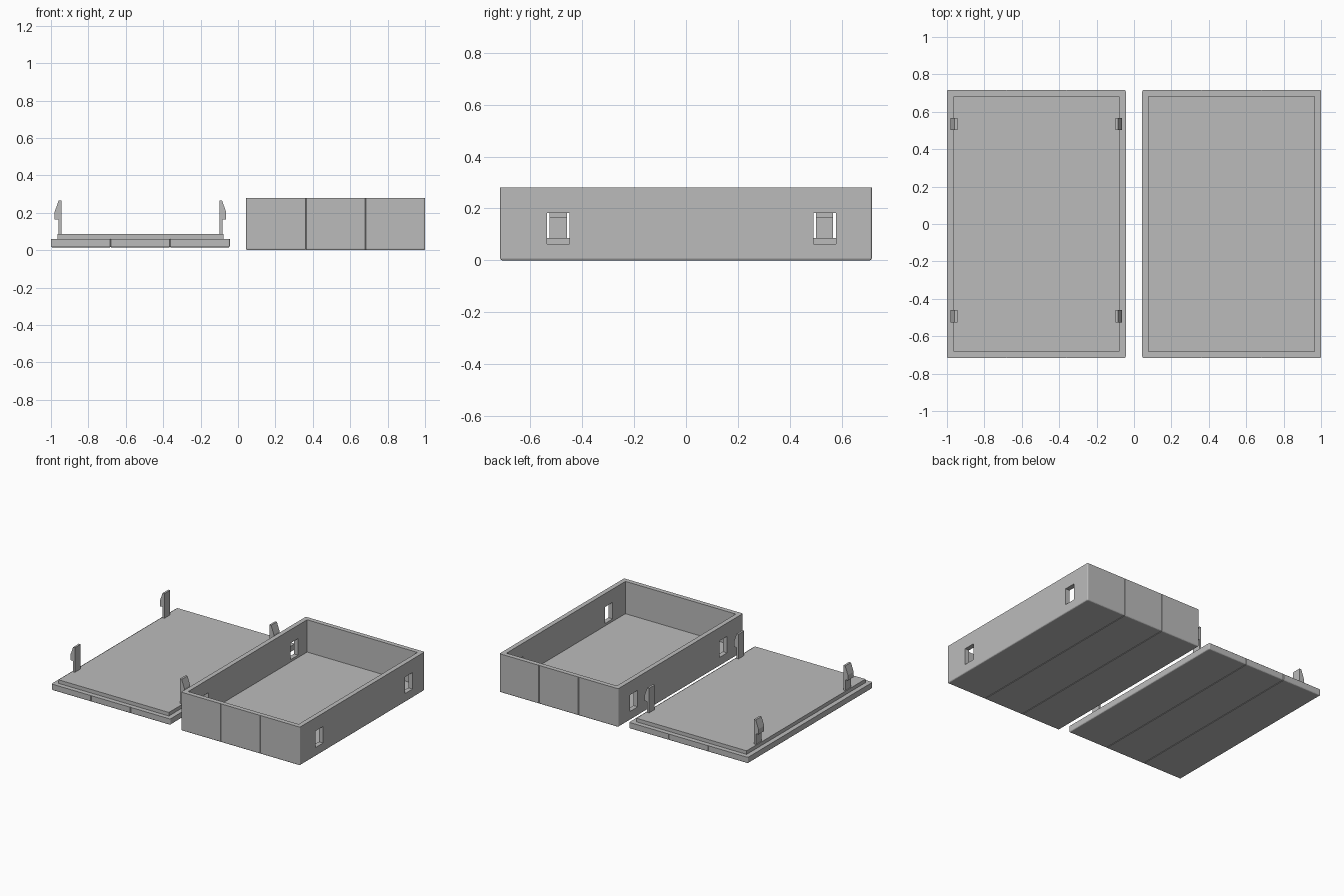
import bpy, bmesh, math
from mathutils import Matrix, Vector

cube = bpy.data.objects.get("Cube")
if cube:
    bpy.data.objects.remove(cube, do_unlink=True)

grey = bpy.data.materials.new("plain grey")
grey.use_nodes = True
grey.diffuse_color = (0.5, 0.5, 0.5, 1)
grey.node_tree.nodes["Principled BSDF"].inputs["Base Color"].default_value = (0.5, 0.5, 0.5, 1)

HALF_Y = 0.717       # half length of both shells
HALF_X = 0.478       # half width of both shells
CENTRE = 0.522       # distance of each shell from the middle
WALL = 0.034
CLIP_Y = (-0.493, 0.535)


def make_object(name, bm):
    bmesh.ops.recalc_face_normals(bm, faces=bm.faces[:])
    mesh = bpy.data.meshes.new(name)
    bm.to_mesh(mesh)
    bm.free()
    mesh.materials.append(grey)
    obj = bpy.data.objects.new(name, mesh)
    bpy.context.collection.objects.link(obj)
    return obj


def block(name, low, high, rounding=0):
    """Box between two corners, optionally rounded except at the top rim."""
    low, high = Vector(low), Vector(high)
    bm = bmesh.new()
    bmesh.ops.create_cube(bm, size=1, matrix=Matrix.Translation((low + high) / 2)
                          @ Matrix.Diagonal((*(high - low), 1)))
    if rounding:
        edges = [e for e in bm.edges if min(v.co.z for v in e.verts) < high.z - 1e-4]
        bmesh.ops.bevel(bm, geom=edges, offset=rounding, segments=3,
                        profile=0.5, affect='EDGES')
    return make_object(name, bm)


def groove_tool(start, end):
    """Thin diamond bar that scores a seam line."""
    start, end = Vector(start), Vector(end)
    axis = end - start
    bm = bmesh.new()
    bmesh.ops.create_cone(bm, cap_ends=True, segments=4, radius1=0.003, radius2=0.003,
                          depth=axis.length,
                          matrix=Matrix.Translation((start + end) / 2)
                          @ axis.to_track_quat('Z', 'Y').to_matrix().to_4x4())
    return make_object("seam_cutter", bm)


def cut(target, tool):
    mod = target.modifiers.new("cut", 'BOOLEAN')
    mod.operation, mod.solver, mod.object = 'DIFFERENCE', 'EXACT', tool
    bpy.context.view_layer.objects.active = target
    bpy.ops.object.modifier_apply(modifier=mod.name)
    bpy.data.objects.remove(tool, do_unlink=True)


def score_seams(target, cx, bottom, top):
    """Two seams running up the front, along the underside and up the back."""
    for side in (-1, 1):
        x = cx + side * HALF_X / 3
        cut(target, groove_tool((x, -HALF_Y - 0.1, bottom), (x, HALF_Y + 0.1, bottom)))
        for y in (-HALF_Y, HALF_Y):
            cut(target, groove_tool((x, y, bottom - 0.1), (x, y, top + 0.1)))


# Open box with four clip windows
box = block("box_shell", (CENTRE - HALF_X, -HALF_Y, 0), (CENTRE + HALF_X, HALF_Y, 0.28), 0.008)
cut(box, block("cavity", (CENTRE - HALF_X + WALL, -HALF_Y + WALL, 0.045),
               (CENTRE + HALF_X - WALL, HALF_Y - WALL, 0.5)))
for y in CLIP_Y:
    cut(box, block("window_cutter", (0, y - 0.043, 0.063), (1.1, y + 0.043, 0.183)))
score_seams(box, CENTRE, 0, 0.28)

# Lid slab and its raised lip
lid = block("lid_plate", (-CENTRE - HALF_X, -HALF_Y, 0.015),
            (-CENTRE + HALF_X, HALF_Y, 0.06), 0.008)
score_seams(lid, -CENTRE, 0.015, 0.06)
block("lid_lip", (-CENTRE - HALF_X + WALL, -HALF_Y + WALL, 0.055),
      (-CENTRE + HALF_X - WALL, HALF_Y - WALL, 0.086))

# Snap clips: hooked profile (outward distance, height) drawn out along y
profile = [(0.422, 0.08), (0.438, 0.08), (0.438, 0.165), (0.459, 0.165),
           (0.459, 0.203), (0.437, 0.265), (0.422, 0.265)]
for side, word in ((-1, "right"), (1, "left")):
    for y, end in zip(CLIP_Y, ("front", "back")):
        bm = bmesh.new()
        face = bm.faces.new([bm.verts.new((-CENTRE + side * out, y - 0.033, z))
                             for out, z in profile])
        new = bmesh.ops.extrude_face_region(bm, geom=[face])["geom"]
        bmesh.ops.translate(bm, vec=(0, 0.066, 0),
                            verts=[v for v in new if isinstance(v, bmesh.types.BMVert)])
        make_object(f"snap_clip_{end}_{word}", bm)
